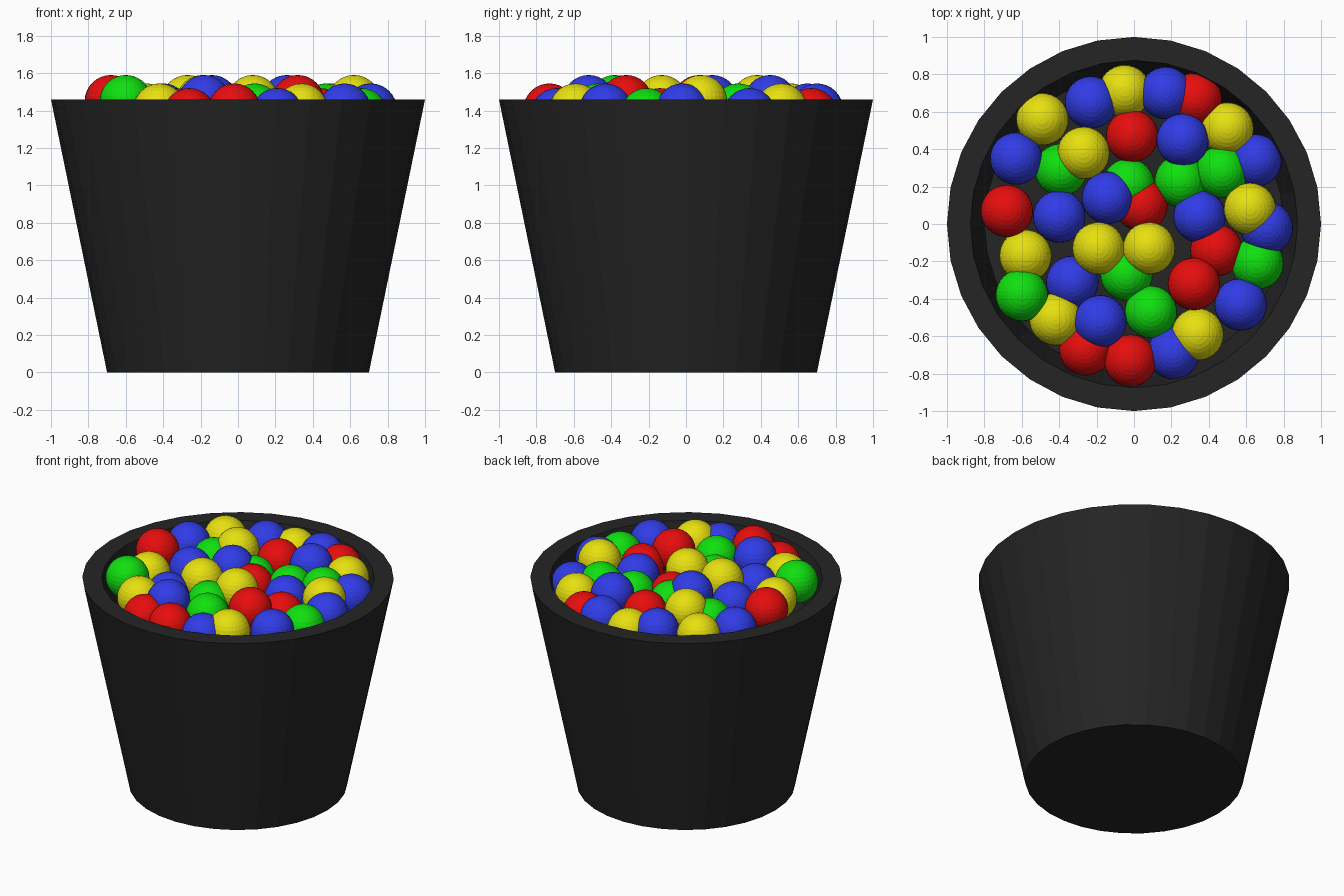
import bpy
import bmesh
from math import cos, sin, tau

if "Cube" in bpy.data.objects:
    bpy.data.objects.remove(bpy.data.objects["Cube"])

SIDES = 32
BALL_R = 0.14


def material(name, rgb):
    m = bpy.data.materials.new(name)
    m.diffuse_color = (*rgb, 1)
    m.use_nodes = True
    m.node_tree.nodes["Principled BSDF"].inputs["Base Color"].default_value = m.diffuse_color
    return m


def add_object(name, bm, mat):
    mesh = bpy.data.meshes.new(name)
    bmesh.ops.recalc_face_normals(bm, faces=bm.faces)
    bm.to_mesh(mesh)
    bm.free()
    mesh.materials.append(mat)
    ob = bpy.data.objects.new(name, mesh)
    bpy.context.collection.objects.link(ob)
    return ob


# Bucket: tapered outer wall, flat rim, sloping inner wall, raised inner floor
profile = [(0.70, 0), (1.0, 1.46), (0.875, 1.46), (0.80, 1.15)]
bm = bmesh.new()
rings = [[bm.verts.new((r * cos(tau * i / SIDES), r * sin(tau * i / SIDES), z))
          for i in range(SIDES)] for r, z in profile]
for lower, upper in zip(rings, rings[1:]):
    for i in range(SIDES):
        j = (i + 1) % SIDES
        bm.faces.new((lower[i], lower[j], upper[j], upper[i]))
bm.faces.new(rings[0])
bm.faces.new(rings[-1])
add_object("bucket", bm, material("black_plastic", (0.018, 0.018, 0.018)))

# Balls: positions grouped by colour and by height of centre
HIGH, MID, LOW = 1.45, 1.405, 1.38
balls = {
    "yellow": ((0.8, 0.75, 0.005), {
        HIGH: [(-0.27, 0.38), (0.62, 0.08), (-0.19, -0.13), (0.08, -0.13)],
        MID: [(-0.49, 0.56), (0.50, 0.51), (-0.58, -0.17), (-0.42, -0.51),
              (0.34, -0.59)],
        LOW: [(-0.05, 0.71)]}),
    "blue": ((0.03, 0.045, 0.8), {
        HIGH: [(0.26, 0.45), (-0.14, 0.14), (-0.18, -0.52)],
        MID: [(-0.23, 0.65), (0.17, 0.70), (-0.63, 0.35), (-0.40, 0.04),
              (0.35, 0.04), (0.71, -0.02), (0.57, -0.43)],
        LOW: [(0.65, 0.34), (-0.33, -0.31), (0.21, -0.69)]}),
    "red": ((0.8, 0.004, 0.004), {
        HIGH: [(-0.68, 0.07), (0.32, -0.32)],
        MID: [(-0.01, 0.47), (-0.02, -0.73)],
        LOW: [(0.33, 0.67), (0.04, 0.10), (0.44, -0.14), (-0.26, -0.67)]}),
    "green": ((0.005, 0.75, 0.005), {
        HIGH: [(-0.60, -0.38)],
        MID: [(0.47, 0.28), (0.09, -0.47)],
        LOW: [(-0.39, 0.29), (-0.03, 0.21), (0.25, 0.23), (0.66, -0.21),
              (-0.04, -0.27)]}),
}

ball_bm = bmesh.new()
bmesh.ops.create_uvsphere(ball_bm, u_segments=32, v_segments=16, radius=BALL_R)
for colour, (rgb, levels) in balls.items():
    mat = material(colour, rgb)
    ball = add_object(colour + "_ball", ball_bm.copy(), mat)
    spots = [(x, y, z) for z, pts in levels.items() for x, y in pts]
    ball.location = spots[0]
    for spot in spots[1:]:
        twin = ball.copy()
        twin.location = spot
        bpy.context.collection.objects.link(twin)
ball_bm.free()
